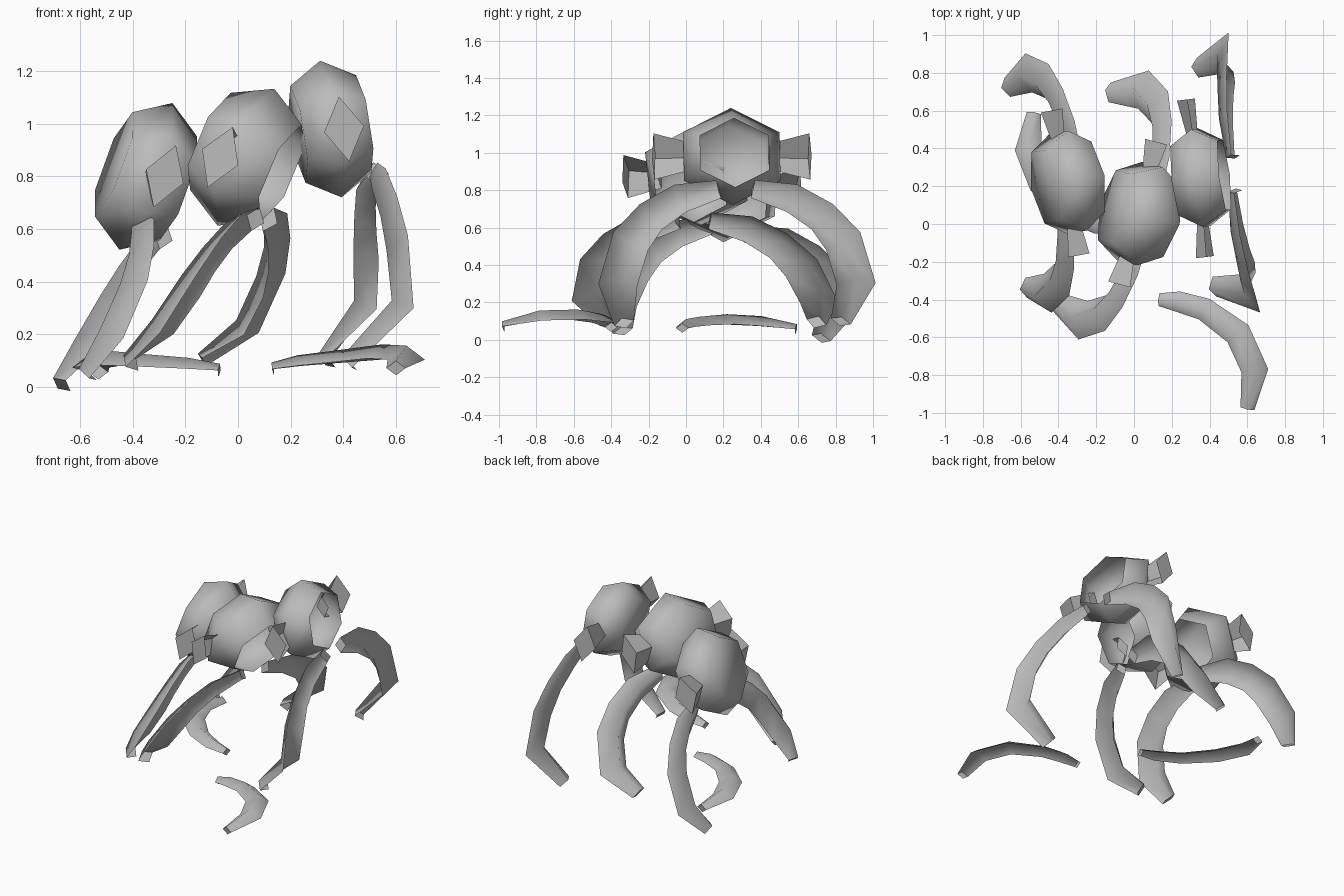
import bpy, bmesh, math
from mathutils import Vector

cube = bpy.data.objects.get("Cube")
if cube:
    bpy.data.objects.remove(cube, do_unlink=True)

grey = bpy.data.materials.new("plain grey")
grey.use_nodes = True
colour = (0.5, 0.5, 0.5, 1)
grey.diffuse_color = colour
grey.node_tree.nodes["Principled BSDF"].inputs["Base Color"].default_value = colour


def loft(name, rings, smooth_angle, open_sides=(), end_cap=True):
    """Skin a tube through equal-sized rings; some sides or the end may stay open."""
    bm = bmesh.new()
    loops = [[bm.verts.new(p) for p in ring] for ring in rings]
    n = len(loops[0])
    for low, high in zip(loops, loops[1:]):
        for i in range(n):
            if i not in open_sides:
                j = (i + 1) % n
                bm.faces.new((low[i], low[j], high[j], high[i]))
    bm.faces.new(loops[0])
    if end_cap:
        bm.faces.new(loops[-1])
    bmesh.ops.recalc_face_normals(bm, faces=bm.faces)
    # drop the ring points that no face uses
    loose = [v for v in bm.verts if not v.link_faces]
    bmesh.ops.delete(bm, geom=loose, context='VERTS')
    mesh = bpy.data.meshes.new(name)
    bm.to_mesh(mesh)
    bm.free()
    mesh.materials.append(grey)
    ob = bpy.data.objects.new(name, mesh)
    bpy.context.collection.objects.link(ob)
    bpy.ops.object.select_all(action='DESELECT')
    ob.select_set(True)
    bpy.context.view_layer.objects.active = ob
    bpy.ops.object.shade_smooth_by_angle(angle=math.radians(smooth_angle))


# half width of a leg at each ring, root to tip
LEG_WIDTH = [0.05, 0.08, 0.09, 0.105, 0.105, 0.055]


def leg(name, path, hollow, size=1.0):
    """Curved diamond tube, open along the two sides that face the hollow direction."""
    rings = []
    for i, p in enumerate(path):
        tangent = (path[min(i + 1, len(path) - 1)] - path[max(i - 1, 0)]).normalized()
        thin = (hollow - tangent * hollow.dot(tangent)).normalized()
        wide = thin.cross(tangent) * LEG_WIDTH[i] * size
        thin = thin * LEG_WIDTH[i] * size * 0.75
        rim = p + thin * 0.5
        rings.append([rim + wide, rim + thin, rim - wide, rim - thin])
    loft(name, rings, 82, open_sides=(0, 1))


# outward and upward path of a leg, in the frame of its body
LEG_SIDE = [0.09, 0.3, 0.46, 0.57, 0.64, 0.585]
LEG_UP = [-0.2, -0.25, -0.35, -0.48, -0.69, -0.865]
LEG_BOW = [0.04, 0.03, 0.03, 0.025, 0.0]

# name, centre, axis to the open end, radius up, radius sideways,
# stub reach, leg drop, (sideways bend, tip, spread) of front and back leg
BODIES = [
    ("right", (-0.35, 0.22, 0.80), (0.123, 0.023, -0.046), 0.297, 0.31,
     0.39, 0.94, (-0.025, -0.06, 0.87), (0.1, 0.045, 0.95)),
    ("middle", (0.03, 0.055, 0.873), (0.135, -0.035, -0.06), 0.283, 0.31,
     0.39, 0.96, (0.09, 0.01, 0.97), (0.095, 0.0, 1)),
    ("left", (0.353, 0.245, 0.98), (0.125, 0.015, 0.02), 0.263, 0.3,
     0.42, 1.0, (0.085, -0.15, 1), (0.095, -0.1, 1)),
]

for name, centre, axis, r_up, r_side, reach, drop, front, back in BODIES:
    centre, axis = Vector(centre), Vector(axis)
    along = axis.normalized()
    side = Vector((0, 0, 1)).cross(along).normalized()
    up = along.cross(side)

    # hexagonal barrel, hollow at one end
    rings = []
    for t, scale in ((-1, 0.71), (0, 1), (1, 0.71)):
        rings.append([centre + axis * t
                      + up * r_up * scale * math.cos(k * math.pi / 3)
                      + side * r_side * scale * math.sin(k * math.pi / 3)
                      for k in range(6)])
    loft(name + "_body", rings, 80, end_cap=False)

    for label, sign, (bend, tip, spread) in (("front", -1, front), ("back", 1, back)):
        # flared diamond stub, open along two sides
        rings = []
        for distance, scale in ((0.2, 0.55), (reach, 1)):
            base = centre + side * sign * distance
            rings.append([base + d * scale for d in
                          (up * 0.125, along * 0.077, up * -0.125, along * -0.077)])
        loft(f"{name}_{label}_stub", rings, 20, open_sides=(0, 1))

        # curved leg
        sway = [bend + b for b in LEG_BOW] + [tip]
        path = [centre + side * sign * s * spread + up * u * drop + along * a
                for s, u, a in zip(LEG_SIDE, LEG_UP, sway)]
        leg(f"{name}_{label}_leg", path, along)

# two loose legs lying flat on the ground
LOOSE = {
    "loose_front_leg": [(0.13, -0.4, 0.08), (0.23, -0.41, 0.1), (0.37, -0.45, 0.115),
                        (0.55, -0.58, 0.135), (0.64, -0.78, 0.13), (0.6, -0.98, 0.085)],
    "loose_back_leg": [(-0.07, -0.02, 0.075), (-0.19, 0.0, 0.09), (-0.34, 0.07, 0.1),
                       (-0.49, 0.22, 0.11), (-0.56, 0.4, 0.1), (-0.53, 0.59, 0.07)],
}
for name, points in LOOSE.items():
    leg(name, [Vector(p) for p in points], Vector((0, 0, -1)), 0.68)
